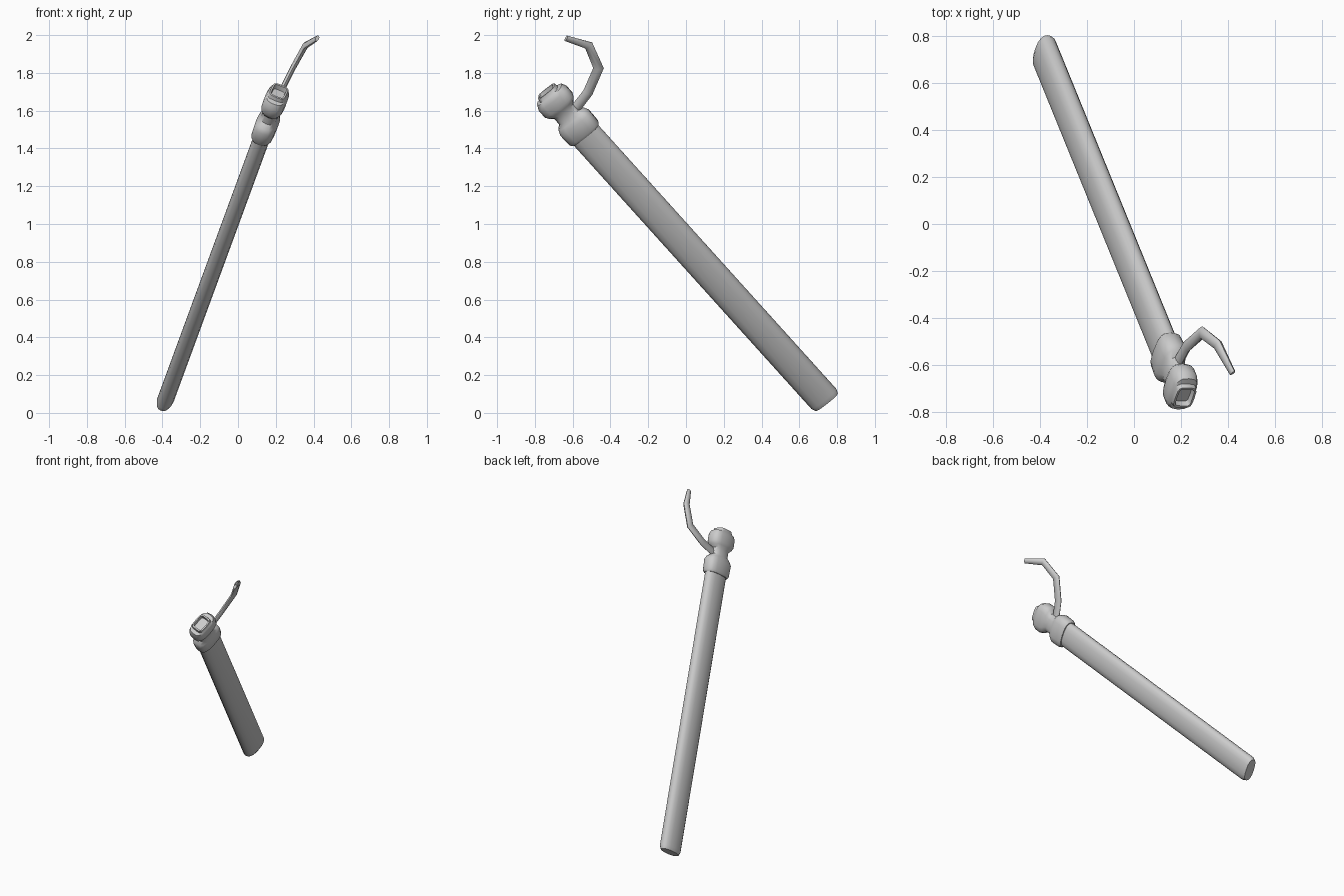
import bpy, bmesh
from math import sin, cos, tau, copysign
from mathutils import Vector

if "Cube" in bpy.data.objects:
    bpy.data.objects.remove(bpy.data.objects["Cube"])

# Tilted frame: A along the shaft, W across its broad side, T across its thin side
BASE = Vector((-0.385, 0.738, 0.065))
A = Vector((0.263, -0.646, 0.716)).normalized()
W = Vector((0.27, 0.76, 0.59))
W = (W - A * W.dot(A)).normalized()
T = A.cross(W)


def ring(center, u, v, a, b, n, sides):
    """Superellipse section with half sizes a, b and squareness n."""
    pts = []
    for i in range(sides):
        k = tau * i / sides
        c, s = cos(k), sin(k)
        pts.append(center + u * copysign(a * abs(c) ** (2 / n), c)
                   + v * copysign(b * abs(s) ** (2 / n), s))
    return pts


def loft(name, rings, angle=0.7):
    bm = bmesh.new()
    loops = [[bm.verts.new(p) for p in r] for r in rings]
    n = len(loops[0])
    for lo, hi in zip(loops, loops[1:]):
        for i in range(n):
            j = (i + 1) % n
            bm.faces.new((lo[i], lo[j], hi[j], hi[i]))
    bm.faces.new(loops[0][::-1])
    bm.faces.new(loops[-1])
    bmesh.ops.recalc_face_normals(bm, faces=bm.faces)
    me = bpy.data.meshes.new(name)
    bm.to_mesh(me)
    bm.free()
    ob = bpy.data.objects.new(name, me)
    bpy.context.collection.objects.link(ob)
    bpy.ops.object.select_all(action='DESELECT')
    bpy.context.view_layer.objects.active = ob
    ob.select_set(True)
    bpy.ops.object.shade_smooth_by_angle(angle=angle)
    return ob


def along_axis(name, sections, sides):
    return loft(name, [ring(BASE + A * t, W, T, a, b, n, sides)
                       for t, a, b, n in sections])


# Long flattened shaft with a softened lower end
along_axis("shaft", [(-0.01, 0.078, 0.036, 2.4), (0.015, 0.088, 0.044, 2.4),
                     (2.0, 0.088, 0.044, 2.4)], 16)

# Head: collar, waist and end cap with a raised rim and square recess
along_axis("head", [
    (1.965, 0.092, 0.050, 2.8), (1.98, 0.101, 0.058, 3), (2.055, 0.103, 0.060, 3),
    (2.08, 0.092, 0.052, 2.8), (2.10, 0.068, 0.044, 2.5), (2.145, 0.068, 0.044, 2.5),
    (2.165, 0.088, 0.053, 2.8), (2.185, 0.099, 0.060, 3), (2.235, 0.099, 0.060, 3),
    (2.262, 0.086, 0.053, 3), (2.266, 0.060, 0.048, 4), (2.287, 0.056, 0.044, 4),
    (2.287, 0.045, 0.035, 6), (2.258, 0.042, 0.032, 6)], 16)

# Curved hook, flat across its plane, rising from the waist
path = [Vector(p) for p in ((0.175, -0.61, 1.58), (0.225, -0.520, 1.695),
                            (0.290, -0.463, 1.825), (0.357, -0.515, 1.945),
                            (0.42, -0.635, 1.983))]
half = [(0.028, 0.014), (0.027, 0.014), (0.028, 0.015), (0.025, 0.016), (0.017, 0.010)]
flat = Vector((0.89, 0, -0.45)).normalized()
rings = []
for i, (p, (a, b)) in enumerate(zip(path, half)):
    tan = (path[min(i + 1, 4)] - path[max(i - 1, 0)]).normalized()
    side = tan.cross(flat).normalized()
    rings.append(ring(p, side, side.cross(tan), a, b, 2.4, 8))
loft("hook", rings, 0.9)
